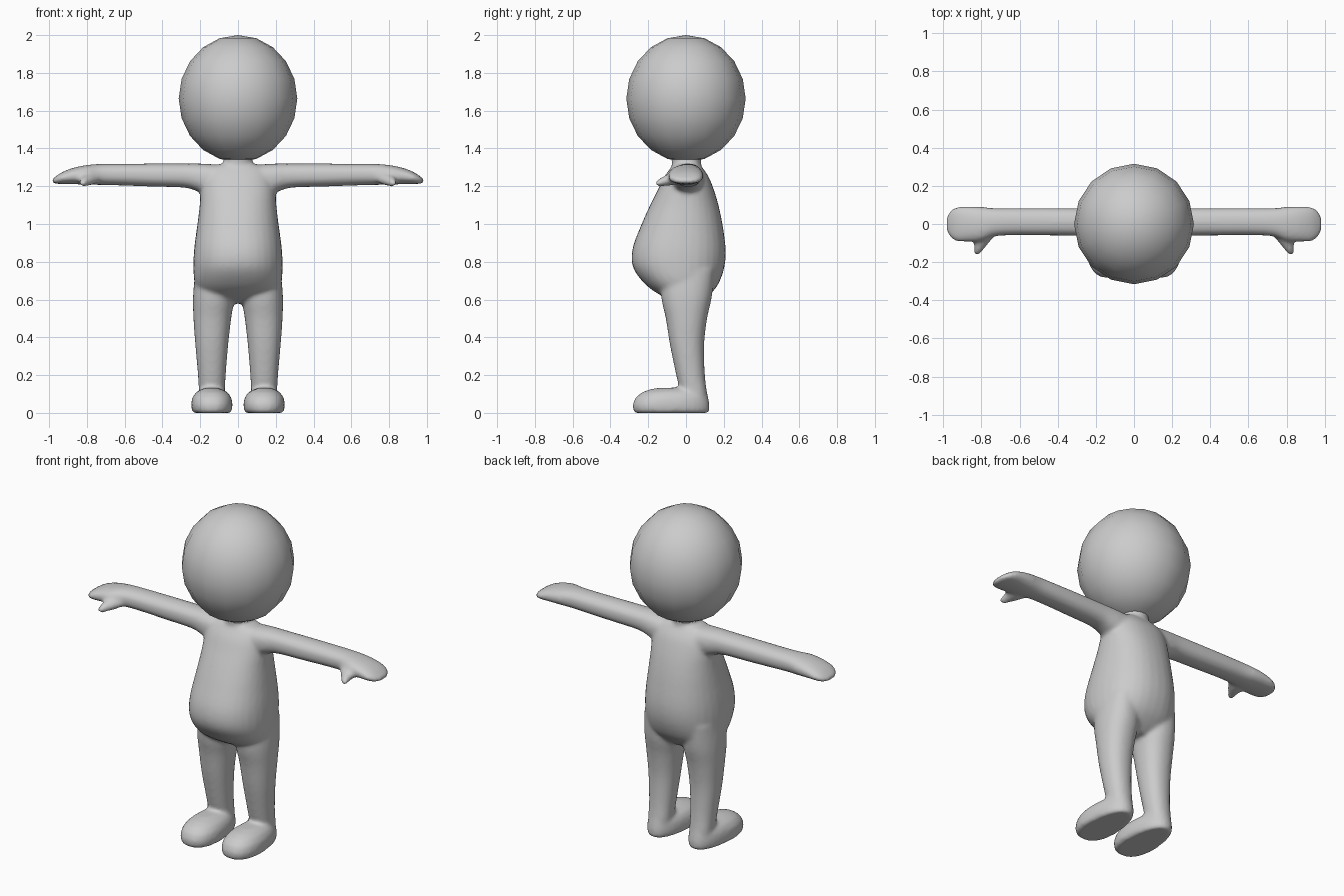
import bpy, bmesh
from math import sin, cos, pi, copysign

if "Cube" in bpy.data.objects:
    bpy.data.objects.remove(bpy.data.objects["Cube"])

N = 32  # points round each cross-section


def spline(rows, steps=4):
    """Catmull-Rom interpolation of the station tables."""
    out = []
    for i in range(len(rows) - 1):
        a, b = rows[max(i - 1, 0)], rows[i]
        c, d = rows[i + 1], rows[min(i + 2, len(rows) - 1)]
        for k in range(steps):
            t = k / steps
            out.append([0.5 * (2*q + (r-p)*t + (2*p-5*q+4*r-s)*t*t + (3*q-p-3*r+s)*t**3)
                        for p, q, r, s in zip(a, b, c, d)])
    return out + [list(rows[-1])]


def loft(bm, rows, axis, side=1, power=2.2, taper=0.0):
    """Rows: station, min/max of first cross axis, min/max of second."""
    rings = []
    for s, a0, a1, b0, b1 in rows:
        ring = []
        for k in range(N):
            t = 2 * pi * k / N
            u = copysign(abs(cos(t)) ** (2 / power), cos(t))
            v = copysign(abs(sin(t)) ** (2 / power), sin(t))
            a = (a0 + a1) / 2 + u * (a1 - a0) / 2 * (1 - taper * v)
            b = (b0 + b1) / 2 + v * (b1 - b0) / 2
            x, y, z = {'x': (s, a, b), 'y': (a, s, b), 'z': (a, b, s)}[axis]
            ring.append(bm.verts.new((side * x, y, z)))
        rings.append(ring)
    for r0, r1 in zip(rings, rings[1:]):
        for k in range(N):
            j = (k + 1) % N
            bm.faces.new((r0[k], r0[j], r1[j], r1[k]))
    bm.faces.new(rings[0])
    bm.faces.new(rings[-1])


def finish(name, bm):
    bmesh.ops.recalc_face_normals(bm, faces=bm.faces)
    me = bpy.data.meshes.new(name)
    bm.to_mesh(me)
    bm.free()
    for p in me.polygons:
        p.use_smooth = True
    ob = bpy.data.objects.new(name, me)
    bpy.context.collection.objects.link(ob)
    return ob


# torso: z, half width, front y, back y
torso = [(0.58, .09, -.05, .07), (0.62, .19, -.13, .12), (0.68, .228, -.215, .17),
         (0.77, .236, -.28, .203), (0.87, .232, -.283, .21), (1.0, .215, -.235, .193),
         (1.10, .203, -.19, .172), (1.18, .198, -.15, .148), (1.25, .185, -.115, .12),
         (1.30, .15, -.078, .085), (1.32, .08, -.06, .065)]
# leg: z, inner x, outer x, front y, back y
leg = [(0.76, .05, .225, -.13, .15), (0.62, .022, .238, -.132, .138), (0.5, .036, .236, -.107, .112),
       (0.36, .052, .226, -.085, .096), (0.2, .065, .212, -.052, .10),
       (0.1, .070, .207, -.03, .112), (0.02, .072, .207, -.03, .115)]
# foot: stacked egg-shaped outlines with a flat sole
foot = [(0, .045, .232, -.27, .117), (0.012, .034, .243, -.28, .124), (0.045, .030, .247, -.283, .124),
        (0.08, .036, .241, -.268, .119), (0.108, .055, .222, -.235, .112),
        (0.125, .085, .195, -.19, .10), (0.133, .11, .17, -.14, .06)]
# arm and mitten hand: x, front y, back y, bottom z, top z
arm = [(0.10, -.085, .095, 1.14, 1.315), (0.20, -.072, .088, 1.168, 1.32), (0.28, -.063, .083, 1.192, 1.32),
       (0.45, -.06, .083, 1.198, 1.32), (0.62, -.059, .083, 1.204, 1.319),
       (0.73, -.065, .083, 1.207, 1.318), (0.80, -.09, .09, 1.208, 1.312),
       (0.87, -.093, .092, 1.211, 1.298), (0.93, -.09, .088, 1.212, 1.275),
       (0.965, -.07, .07, 1.213, 1.252), (0.983, -.035, .035, 1.218, 1.238)]
# thumb: y, x range, z range
thumb = [(-.05, .72, .86, 1.21, 1.28), (-.09, .752, .842, 1.203, 1.265), (-.125, .782, .838, 1.199, 1.25),
         (-.15, .80, .838, 1.198, 1.235), (-.163, .812, .834, 1.204, 1.225)]

# body: all limbs fused into one smooth skin
bm = bmesh.new()
loft(bm, spline([(z, -w, w, f, b) for z, w, f, b in torso]), 'z', power=2.25)
loft(bm, [(1.27, -.09, .09, -.08, .085), (1.32, -.075, .075, -.075, .08), (1.37, -.08, .08, -.08, .085)],
     'z', power=2)
for side in (-1, 1):
    loft(bm, spline(leg), 'z', side)
    loft(bm, foot, 'z', side, power=2.3, taper=0.14)
    loft(bm, spline(arm), 'x', side, power=2.3)
    loft(bm, spline(thumb), 'y', side, power=2)
body = finish('body', bm)
skin = body.modifiers.new('fuse', 'REMESH')
skin.mode = 'VOXEL'
skin.voxel_size = 0.011
skin.use_smooth_shade = True
soft = body.modifiers.new('soften', 'SMOOTH')
soft.factor = 0.5
soft.iterations = 8

# head: coarse smooth-shaded egg
bm = bmesh.new()
bmesh.ops.create_uvsphere(bm, u_segments=16, v_segments=10, radius=1)
bmesh.ops.scale(bm, vec=(.314, .316, .336), verts=bm.verts)
bmesh.ops.translate(bm, vec=(0, 0, 1.664), verts=bm.verts)
finish('head', bm)
